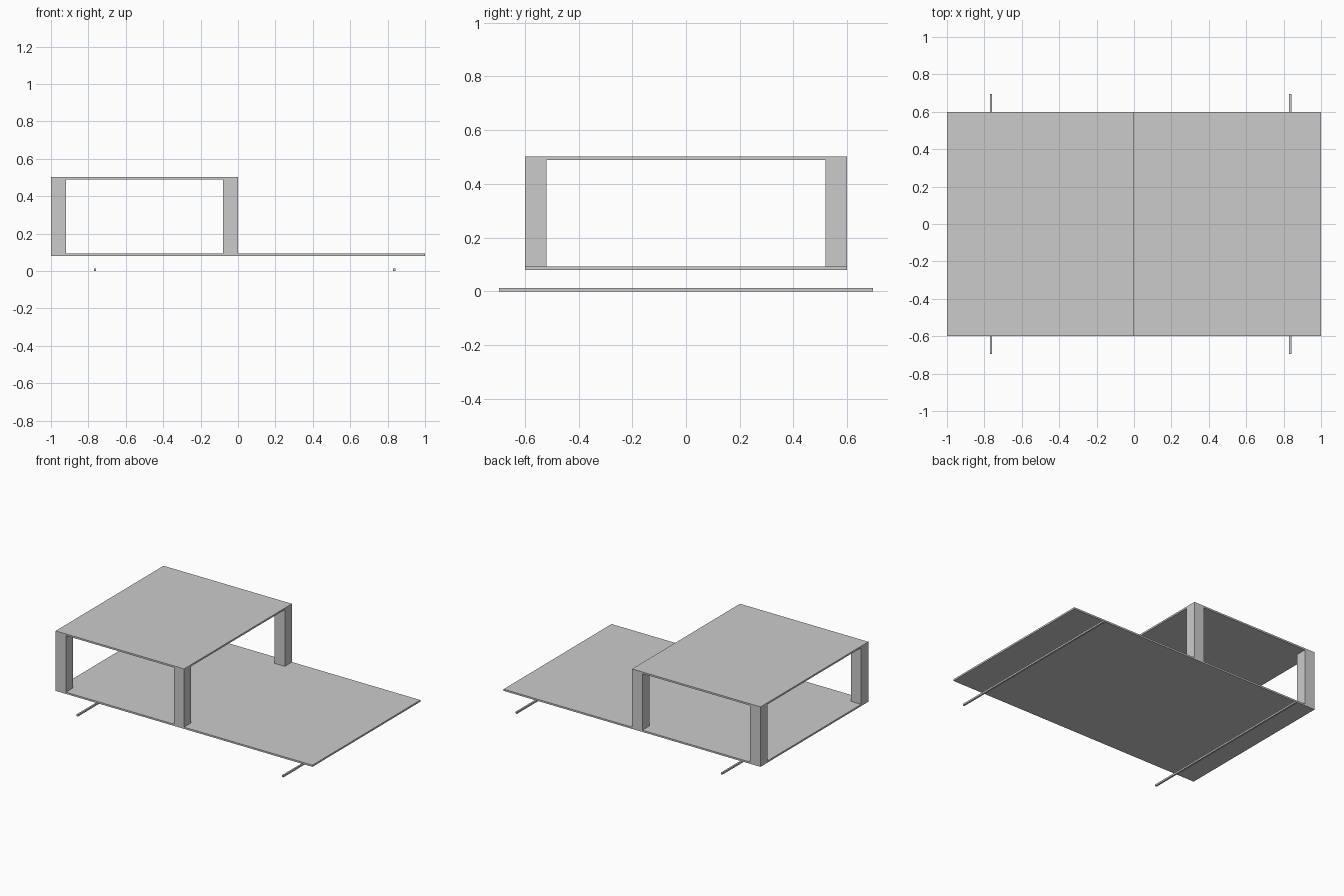
import bpy

default = bpy.data.objects.get("Cube")
if default:
    bpy.data.objects.remove(default, do_unlink=True)

# Single plain grey for the whole model
grey = bpy.data.materials.new("plain_grey")
grey.use_nodes = True
colour = (0.6, 0.6, 0.6, 1.0)
grey.diffuse_color = colour
grey.node_tree.nodes["Principled BSDF"].inputs["Base Color"].default_value = colour


def box(name, low, high):
    """Add a box spanning two opposite corners."""
    centre = [(a + b) / 2 for a, b in zip(low, high)]
    bpy.ops.mesh.primitive_cube_add(size=1, location=centre)
    obj = bpy.context.object
    obj.name = name
    obj.scale = [b - a for a, b in zip(low, high)]
    bpy.ops.object.transform_apply(location=False, rotation=False, scale=True)
    obj.data.materials.append(grey)
    return obj


HALF_DEPTH = 0.6
PLATE = 0.012
DECK_Z = 0.08
ROOF_Z = 0.502
POST = 0.08

# Deck across the full length, roof over the right half only
box("deck", (-1, -HALF_DEPTH, DECK_Z), (1, HALF_DEPTH, DECK_Z + PLATE))
box("roof", (-1, -HALF_DEPTH, ROOF_Z - PLATE), (0, HALF_DEPTH, ROOF_Z))

# Four square corner posts between deck and roof
for side, x in (("outer", -1), ("inner", -POST)):
    for end, y in (("front", -HALF_DEPTH), ("back", HALF_DEPTH - POST)):
        box(f"{end}_{side}_post", (x, y, DECK_Z + PLATE),
            (x + POST, y + POST, ROOF_Z - PLATE))

# Two thin axle rods beneath the deck
ROD = 0.012
for side, x in (("right", -0.765), ("left", 0.835)):
    box(f"{side}_axle_rod", (x - ROD / 2, -0.695, 0), (x + ROD / 2, 0.695, ROD))
